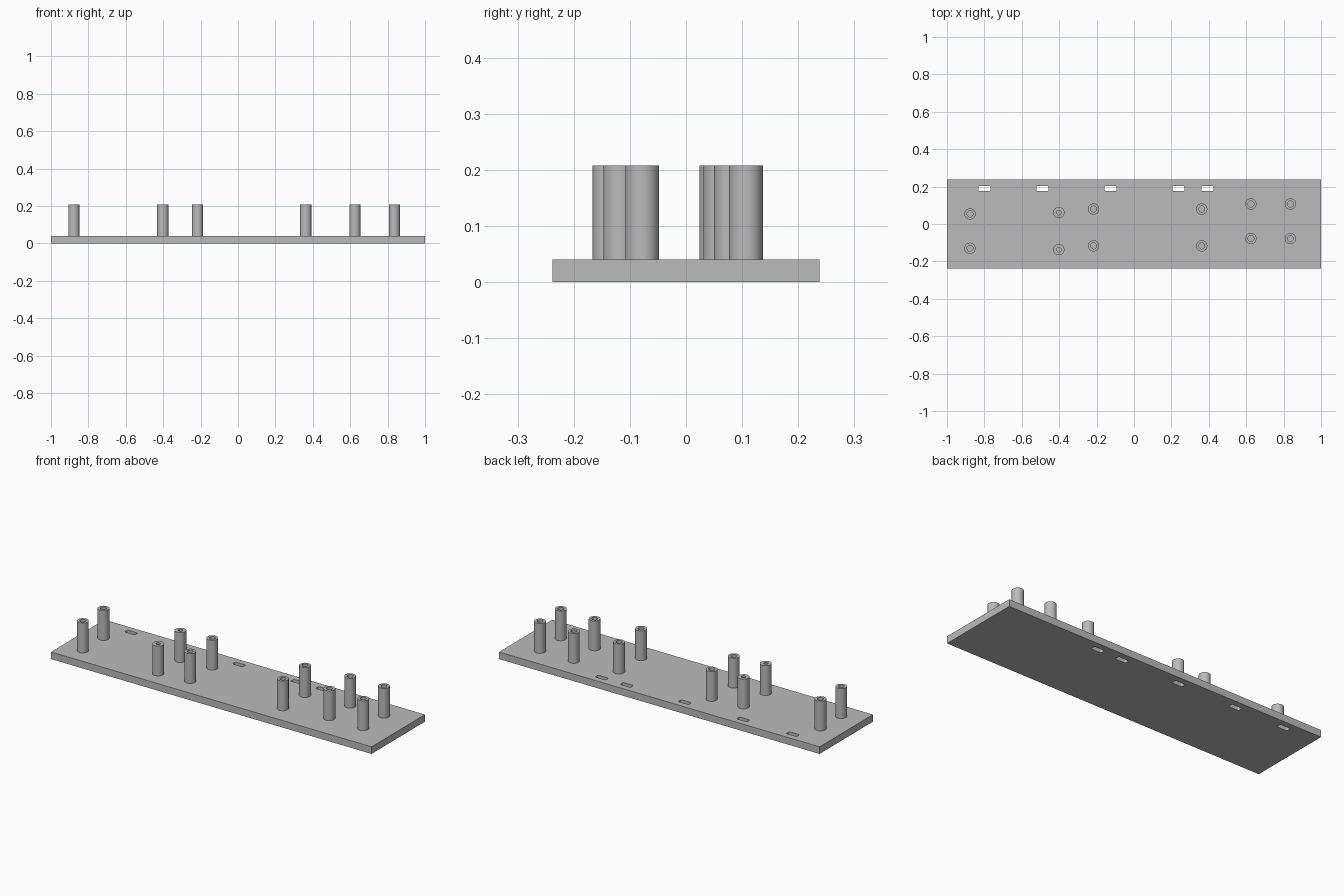
import bpy
import bmesh
from math import radians, pi, cos, sin

if "Cube" in bpy.data.objects:
    bpy.data.objects.remove(bpy.data.objects["Cube"])

HALF_Y, PLATE_TOP, POST_TOP = 0.238, 0.04, 0.208

grey = bpy.data.materials.new("plain grey")
grey.use_nodes = True
grey.diffuse_color = (0.5, 0.5, 0.5, 1)
grey.node_tree.nodes["Principled BSDF"].inputs["Base Color"].default_value = grey.diffuse_color


def add_object(name, bm):
    bmesh.ops.recalc_face_normals(bm, faces=bm.faces)
    mesh = bpy.data.meshes.new(name)
    bm.to_mesh(mesh)
    bm.free()
    mesh.materials.append(grey)
    obj = bpy.data.objects.new(name, mesh)
    bpy.context.collection.objects.link(obj)
    return obj


def add_box(bm, x, y, size, z):
    verts = bmesh.ops.create_cube(bm, size=1)["verts"]
    bmesh.ops.scale(bm, vec=size, verts=verts)
    bmesh.ops.translate(bm, vec=(x, y, z), verts=verts)
    return verts


def select_only(obj):
    bpy.ops.object.select_all(action="DESELECT")
    obj.select_set(True)
    bpy.context.view_layer.objects.active = obj


# Base plate with a row of through slots along the back edge
bm = bmesh.new()
add_box(bm, 0, 0, (2, 2 * HALF_Y, PLATE_TOP), PLATE_TOP / 2)
plate = add_object("base_plate", bm)

bm = bmesh.new()
for x in (-0.80, -0.49, -0.126, 0.237, 0.392):
    verts = add_box(bm, x, 0.19, (0.064, 0.027, 0.2), PLATE_TOP / 2)
    uprights = [e for e in {e for v in verts for e in v.link_edges}
                if abs(e.verts[0].co.z - e.verts[1].co.z) > 0.1]
    bmesh.ops.bevel(bm, geom=uprights, offset=0.005, segments=3, affect="EDGES", profile=0.5)
cutter = add_object("slot_cutter", bm)
cutter.hide_render = True

cut = plate.modifiers.new("slots", "BOOLEAN")
cut.operation, cut.solver, cut.object = "DIFFERENCE", "EXACT", cutter
select_only(plate)
bpy.ops.object.modifier_apply(modifier=cut.name)
bpy.data.objects.remove(cutter)


# Hollow standoff: a lathe profile from outer foot over the rim to the bore floor
def add_standoff(name, x, y, bore, radius=0.03, sides=48):
    bm = bmesh.new()
    rings = []
    for r, z in ((radius, PLATE_TOP), (radius, POST_TOP), (bore, POST_TOP), (bore, PLATE_TOP)):
        rings.append([bm.verts.new((r * cos(2 * pi * i / sides), r * sin(2 * pi * i / sides), z))
                      for i in range(sides)])
    for low, high in zip(rings, rings[1:] + rings[:1]):
        for i in range(sides):
            j = (i + 1) % sides
            bm.faces.new((low[i], low[j], high[j], high[i]))
    post = add_object(name, bm)
    post.location = (x, y, 0)
    select_only(post)
    bpy.ops.object.shade_smooth_by_angle(angle=radians(30))


# Pairs of standoffs: x, front y, back y, bore radius
pairs = (
    (-0.877, -0.130, 0.054, 0.016),
    (-0.402, -0.137, 0.061, 0.012),
    (-0.216, -0.117, 0.080, 0.016),
    (0.362, -0.117, 0.080, 0.016),
    (0.625, -0.078, 0.107, 0.016),
    (0.836, -0.078, 0.107, 0.016),
)
for n, (x, front, back, bore) in enumerate(pairs, 1):
    add_standoff(f"front_standoff_{n}", x, front, bore)
    add_standoff(f"back_standoff_{n}", x, back, bore)
